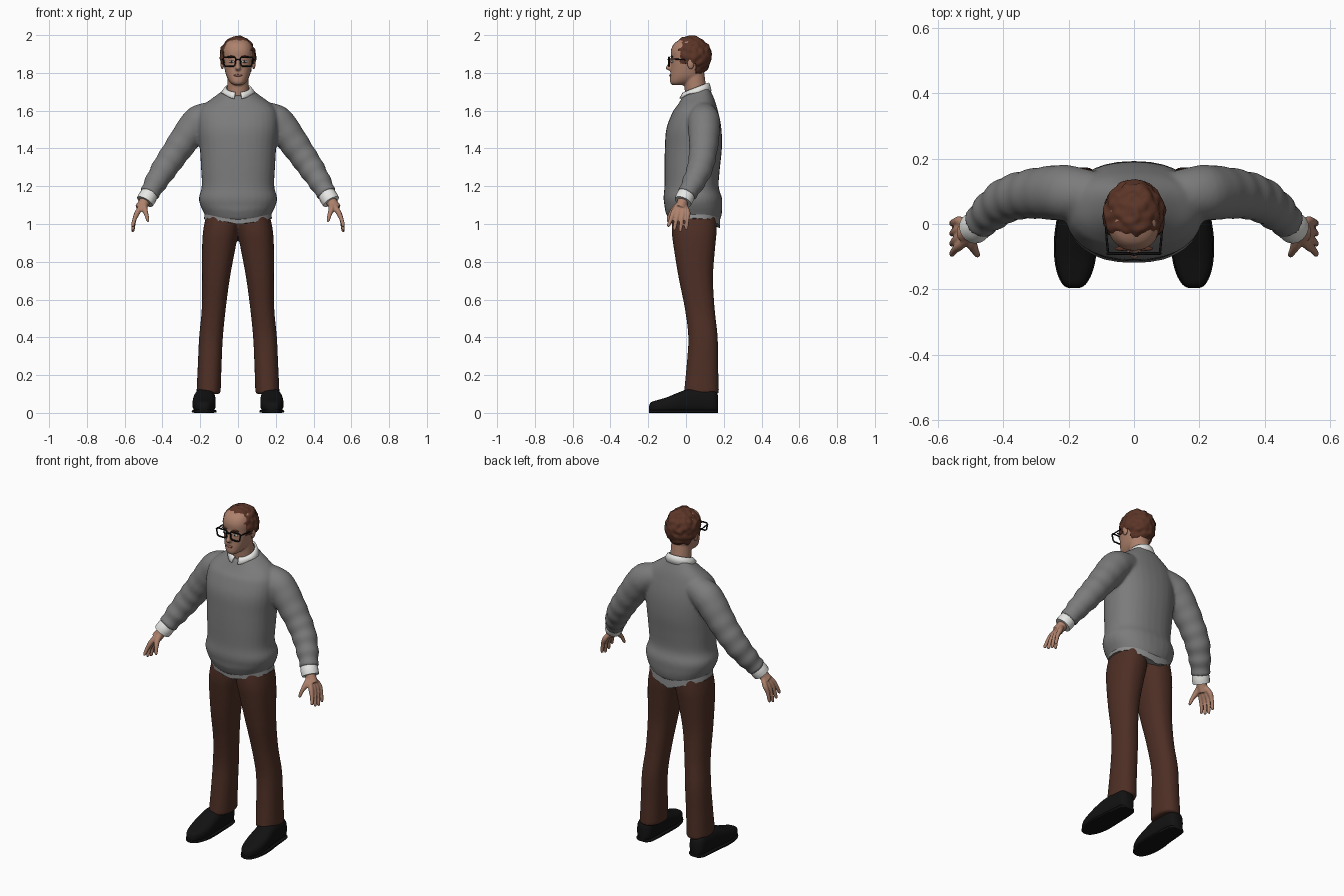
import bpy, bmesh, math, random
from mathutils import Vector, noise

random.seed(3)
if "Cube" in bpy.data.objects:
    bpy.data.objects.remove(bpy.data.objects["Cube"])


def material(name, *rgb):
    m = bpy.data.materials.new(name)
    m.use_nodes = True
    m.diffuse_color = (*rgb, 1)
    m.node_tree.nodes["Principled BSDF"].inputs["Base Color"].default_value = (*rgb, 1)
    return m


GREY = material("sweater grey", .2, .2, .2)
PALE = material("hem grey", .27, .27, .27)
BROWN = material("trouser brown", .075, .028, .018)
HAIR = material("hair brown", .105, .035, .02)
SKIN = material("skin", .42, .22, .15)
LIP = material("lip", .28, .12, .09)
WHITE = material("shirt white", .8, .8, .78)
BLACK = material("black", .006, .006, .006)


def smooth_rows(rows, n=4):
    """Catmull-Rom interpolation of equal-length rows."""
    rows = [Vector(r) for r in rows]
    out = []
    for i in range(len(rows) - 1):
        a, b, c, d = rows[max(i - 1, 0)], rows[i], rows[i + 1], rows[min(i + 2, len(rows) - 1)]
        for k in range(n):
            t = k / n
            out.append(b + (c - a) * t / 2 + (a * 2 - b * 5 + c * 4 - d) * t * t / 2
                       + (b * 3 - a - c * 3 + d) * t ** 3 / 2)
    return out + [rows[-1]]


def skin_rings(bm, rings):
    loops = [[bm.verts.new(p) for p in ring] for ring in rings]
    for a, b in zip(loops, loops[1:]):
        for i in range(len(a)):
            j = (i + 1) % len(a)
            bm.faces.new((a[i], a[j], b[j], b[i]))
    bm.faces.new(loops[0])
    bm.faces.new(loops[-1])


def loft(bm, rows, axis="z", power=2.3, sides=32):
    """Rows are (position, low u, high u, low v, high v)."""
    rings = []
    for t, u0, u1, v0, v1 in smooth_rows(rows):
        ring = []
        for i in range(sides):
            a = math.tau * i / sides
            c, s = [math.copysign(abs(f) ** (2 / power), f) for f in (math.cos(a), math.sin(a))]
            u, v = (u0 + u1) / 2 + c * (u1 - u0) / 2, (v0 + v1) / 2 + s * (v1 - v0) / 2
            ring.append((u, v, t) if axis == "z" else (u, t, v))
        rings.append(ring)
    skin_rings(bm, rings)


def tube(bm, rows, side=1, sides=16, fold=0):
    """Rows are (x, y, z, radius); fold ripples the radius."""
    rows = smooth_rows(rows, 6)
    pts = [Vector((r[0] * side, r[1], r[2])) for r in rows]
    rings = []
    for i, p in enumerate(pts):
        t = (pts[min(i + 1, len(pts) - 1)] - pts[max(i - 1, 0)]).normalized()
        u = t.cross(Vector((0, 1, 0))).normalized()
        v = t.cross(u)
        r = rows[i][3] + fold * math.sin(i * 1.3) * i / len(pts)
        rings.append([p + (u * math.cos(a) + v * math.sin(a)) * r
                      for a in (math.tau * k / sides for k in range(sides))])
    skin_rings(bm, rings)


def finish(name, bm, mat, voxel=0, angle=50):
    bmesh.ops.recalc_face_normals(bm, faces=bm.faces)
    me = bpy.data.meshes.new(name)
    bm.to_mesh(me)
    bm.free()
    ob = bpy.data.objects.new(name, me)
    bpy.context.collection.objects.link(ob)
    me.materials.append(mat)
    bpy.ops.object.select_all(action="DESELECT")
    ob.select_set(True)
    bpy.context.view_layer.objects.active = ob
    if voxel:
        m = ob.modifiers.new("blend", "REMESH")
        m.mode, m.voxel_size = "VOXEL", voxel
        m = ob.modifiers.new("soften", "SMOOTH")
        m.iterations = 5
        for n in ("blend", "soften"):
            bpy.ops.object.modifier_apply(modifier=n)
    bpy.ops.object.shade_smooth_by_angle(angle=math.radians(angle))
    return ob


def ball(name, mat, loc, size):
    bm = bmesh.new()
    bmesh.ops.create_uvsphere(bm, u_segments=16, v_segments=10, radius=1)
    for v in bm.verts:
        v.co = Vector(loc) + Vector(a * b for a, b in zip(v.co, size))
    return finish(name, bm, mat)


def wire(name, mat, pts, r, cyclic=False):
    cu = bpy.data.curves.new(name, "CURVE")
    cu.dimensions, cu.bevel_depth, cu.bevel_resolution = "3D", r, 1
    sp = cu.splines.new("POLY")
    sp.points.add(len(pts) - 1)
    for q, p in zip(sp.points, pts):
        q.co = (*p, 1)
    sp.use_cyclic_u = cyclic
    cu.materials.append(mat)
    ob = bpy.data.objects.new(name, cu)
    bpy.context.collection.objects.link(ob)
    bpy.ops.object.select_all(action="DESELECT")
    ob.select_set(True)
    bpy.context.view_layer.objects.active = ob
    bpy.ops.object.convert(target="MESH")


SIDES = (("left", 1), ("right", -1))

# Sweater: torso and sleeves blended together
bm = bmesh.new()
torso = [(1.035, .168, -.088, .178), (1.06, .18, -.1, .187), (1.1, .2, -.114, .192),
         (1.14, .207, -.119, .19), (1.2, .192, -.114, .173), (1.3, .196, -.114, .18),
         (1.4, .202, -.112, .19), (1.5, .212, -.105, .188), (1.58, .208, -.077, .174),
         (1.63, .18, -.052, .157), (1.67, .125, -.032, .137), (1.7, .08, -.018, .122)]
loft(bm, [(z, -x, x, f, b) for z, x, f, b in torso])
for v in bm.verts:
    if v.co.z > 1.6:
        v.co.z += (v.co.y - .05) * .35 * (v.co.z - 1.6) / .1
    elif v.co.z < 1.1:
        v.co.z -= .02 * (1 - abs(v.co.x) / .2)
sleeve = [(.12, .09, 1.58, .07), (.205, .095, 1.545, .085), (.27, .095, 1.465, .081),
          (.33, .09, 1.38, .074), (.385, .075, 1.3, .069), (.435, .04, 1.22, .06),
          (.472, .003, 1.155, .05)]
for _, s in SIDES:
    tube(bm, sleeve, s, 24, .004)
finish("sweater", bm, GREY, .009)

# Ragged hem below the sweater
bm = bmesh.new()
loft(bm, [(1.09, -.17, .17, -.09, .175), (1.06, -.175, .175, -.094, .18),
          (1.03, -.18, .18, -.09, .18)], sides=64)
for v in bm.verts:
    if v.co.z < 1.035:
        v.co.z -= (.03 if v.co.y < .05 else .055) * (1 - abs(v.co.x) / .18) + random.uniform(-.005, .005)
finish("hem", bm, PALE)

# Trousers
bm = bmesh.new()
leg = [(1.06, -.01, .165, -.07, .16), (.97, -.005, .184, -.076, .163), (.88, .012, .19, -.066, .155),
       (.72, .042, .19, -.04, .143), (.55, .065, .192, -.006, .152), (.4, .08, .206, .012, .168),
       (.25, .087, .213, .003, .17), (.1, .092, .22, -.012, .175)]
for _, s in SIDES:
    loft(bm, [(z, a * s, b * s, f, k) for z, a, b, f, k in leg])
finish("trousers", bm, BROWN, .009)

# Shoes
for tag, s in SIDES:
    bm = bmesh.new()
    shoe = [(-.196, .172, .195, .012, .035), (-.185, .152, .214, .004, .056),
            (-.15, .132, .231, 0, .068), (-.1, .12, .24, 0, .083), (-.04, .118, .24, 0, .108),
            (.02, .12, .232, 0, .128), (.1, .123, .225, 0, .13), (.15, .13, .219, 0, .12),
            (.17, .15, .2, .006, .09)]
    loft(bm, [(y, a * s, b * s, f, k) for y, a, b, f, k in shoe], "y", 2.8, 24)
    finish(tag + "_shoe", bm, BLACK)
    bm = bmesh.new()
    loft(bm, [(y, a * s - .004, b * s + .004, 0, .016) if s > 0 else
              (y, b * s - .004, a * s + .004, 0, .016) for y, a, b, f, k in shoe], "y", 5, 24)
    finish(tag + "_sole", bm, BLACK)

# Cuffs and hands
for tag, s in SIDES:
    bm = bmesh.new()
    tube(bm, [(.462, .01, 1.17, .045), (.48, -.006, 1.14, .049), (.493, -.016, 1.118, .047)], s)
    finish(tag + "_cuff", bm, WHITE)
    bm = bmesh.new()
    tube(bm, [(.475, -.005, 1.15, .03), (.503, -.022, 1.105, .029), (.52, -.03, 1.08, .03)], s)
    for k in range(4):
        y, tip = .012 - k * .024, .99 - .022 * math.sin((k + .7) * .9)
        tube(bm, [(.497, -.016 - k * .006, 1.115, .012), (.53, y - .004, 1.065, .015),
                  (.548, y * 1.2 - .008, 1.025, .0115), (.556, y * 1.3 - .014, tip, .0095),
                  (.556, y * 1.3 - .016, tip - .01, .004)], s, 10)
    tube(bm, [(.495, -.025, 1.11, .018), (.495, -.06, 1.08, .017), (.485, -.083, 1.05, .012),
              (.478, -.095, 1.02, .009), (.477, -.097, 1.01, .004)], s, 10)
    finish(tag + "_hand", bm, SKIN, .0045)

# Head with neck, nose and ears
bm = bmesh.new()
head = [(1.735, .022, -.073, -.01), (1.75, .042, -.084, .03), (1.78, .06, -.084, .08),
        (1.82, .071, -.081, .1), (1.87, .08, -.079, .115), (1.92, .081, -.08, .116),
        (1.96, .066, -.058, .096), (1.985, .03, -.01, .05)]
loft(bm, [(z, -x, x, f, b) for z, x, f, b in head])
tube(bm, [(0, .06, 1.63, .06), (0, .052, 1.7, .058), (0, .04, 1.8, .056)], sides=24)
loft(bm, [(1.875, -.008, .008, -.085, -.06), (1.845, -.01, .01, -.098, -.06),
          (1.825, -.015, .015, -.109, -.06), (1.813, -.011, .011, -.095, -.06)], sides=12)
finish("head", bm, SKIN, .005)
for tag, s in SIDES:
    ball(tag + "_ear", SKIN, (s * .083, .025, 1.85), (.01, .018, .03))
    ball(tag + "_eye", WHITE, (s * .034, -.074, 1.86), (.015, .006, .007))
    ball(tag + "_iris", BLACK, (s * .034, -.079, 1.86), (.006, .003, .006))
    ball(tag + "_brow", HAIR, (s * .036, -.075, 1.886), (.022, .007, .005))
    # Glasses
    wire(tag + "_lens_frame", BLACK, [(s * x, -.09, z) for x, z in (
        (.012, 1.875), (.018, 1.882), (.074, 1.882), (.08, 1.874), (.073, 1.842),
        (.065, 1.835), (.025, 1.835), (.016, 1.842))], .0045, True)
    wire(tag + "_temple", BLACK, [(s * .079, -.09, 1.874), (s * .084, -.04, 1.872),
                                  (s * .086, .025, 1.868)], .0035)
wire("bridge", BLACK, [(-.014, -.09, 1.868), (0, -.094, 1.872), (.014, -.09, 1.868)], .004)
ball("mouth", LIP, (0, -.083, 1.787), (.023, .006, .006))

# Hair: lumpy cap, pulled under the scalp below the hairline
bm = bmesh.new()
bmesh.ops.create_icosphere(bm, subdivisions=5, radius=1)
for v in bm.verts:
    n = v.co.copy()
    p = Vector((n.x * .094, .028 + n.y * .107, 1.89 + n.z * (.106 if n.z > 0 else .115)))
    p += n * .009 * noise.noise(p * 38)
    line = 1.918 if p.y < -.035 else 1.845 if p.y < .05 else 1.785
    if p.z < line + .006 * noise.noise(p * 60):
        p = Vector((n.x * .066, .028 + n.y * .075, 1.89 + n.z * .08))
    v.co = p
finish("hair", bm, HAIR)

# Shirt collar: folded band open at the front, ending in points
bm = bmesh.new()
rows = []
for i in range(33):
    a = math.radians(-168 + i * 10.5)
    front = (1 - math.cos(a)) / 2
    point = max(0, front - .75) * 4
    spread = 1 + .25 * max(0, front - .9) * 10
    ring = ((.062, .064, 1.745 - .05 * front), (.07, .07, 1.742 - .052 * front),
            (.088 * (1 - .1 * point), .08 + .006 * point, 1.703 - .018 * front - .022 * point))
    rows.append([bm.verts.new((math.sin(a) * rx * (spread if k == 2 else 1),
                               .052 + math.cos(a) * ry, z))
                 for k, (rx, ry, z) in enumerate(ring)])
for a, b in zip(rows, rows[1:]):
    for k in range(2):
        bm.faces.new((a[k], b[k], b[k + 1], a[k + 1]))
collar = finish("collar", bm, WHITE)
thick = collar.modifiers.new("thickness", "SOLIDIFY")
thick.thickness, thick.offset = .008, 0
bpy.ops.object.modifier_apply(modifier="thickness")
